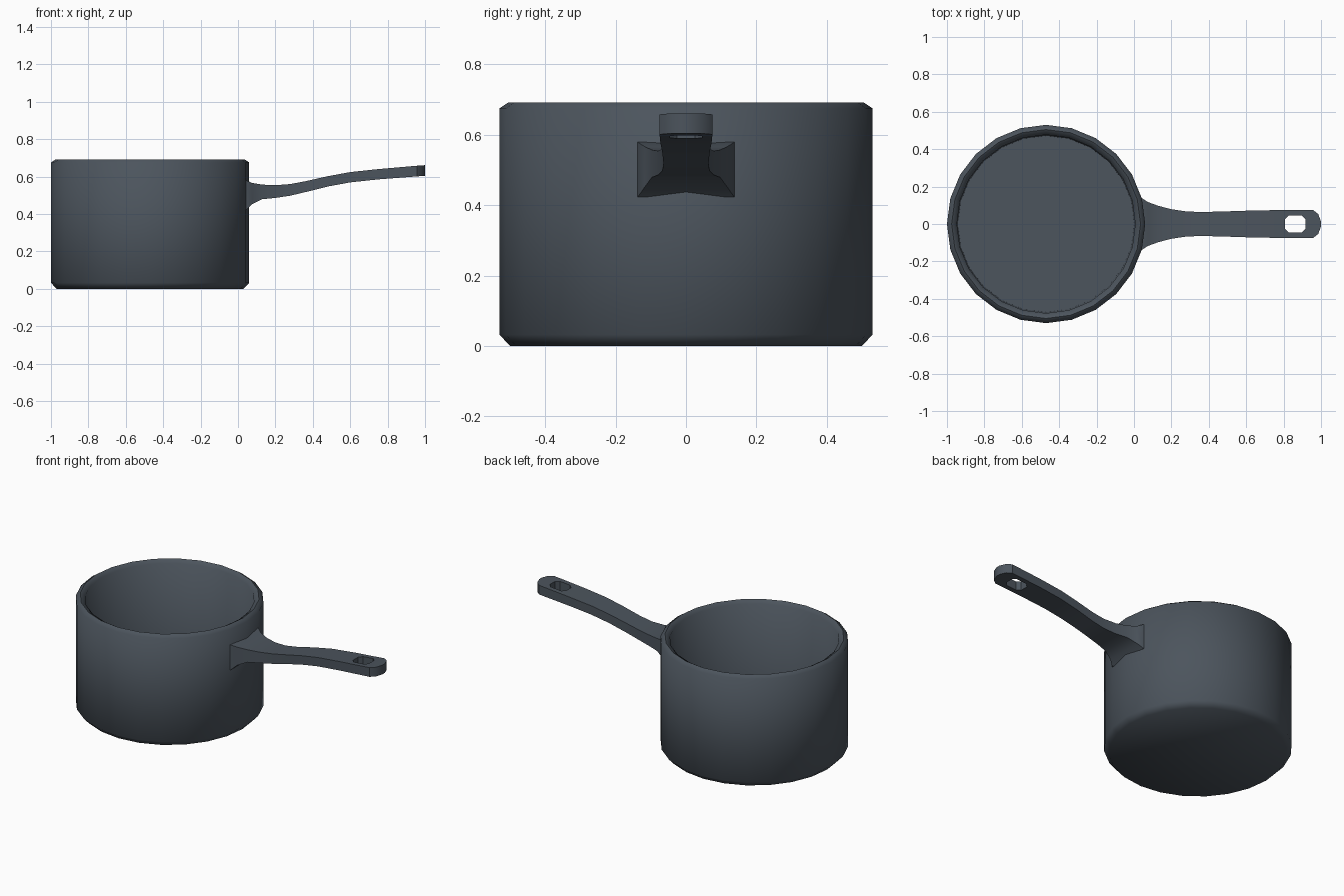
import bpy, bmesh, math

if "Cube" in bpy.data.objects:
    bpy.data.objects.remove(bpy.data.objects["Cube"])

slate = bpy.data.materials.new("dark slate")
slate.diffuse_color = (0.072, 0.089, 0.109, 1)
slate.use_nodes = True
slate.node_tree.nodes["Principled BSDF"].inputs["Base Color"].default_value = slate.diffuse_color


def make_object(name, bm, angle=35):
    bmesh.ops.recalc_face_normals(bm, faces=bm.faces)
    me = bpy.data.meshes.new(name)
    bm.to_mesh(me)
    bm.free()
    me.materials.append(slate)
    ob = bpy.data.objects.new(name, me)
    bpy.context.collection.objects.link(ob)
    smooth(ob, angle)
    return ob


def smooth(ob, angle):
    bpy.ops.object.select_all(action='DESELECT')
    ob.select_set(True)
    bpy.context.view_layer.objects.active = ob
    bpy.ops.object.shade_smooth_by_angle(angle=math.radians(angle))


def loft(bm, rings):
    """Join closed rings of points with quads and cap both ends."""
    vr = [[bm.verts.new(p) for p in r] for r in rings]
    for a, b in zip(vr, vr[1:]):
        n = len(a)
        for i in range(n):
            bm.faces.new((a[i], a[(i + 1) % n], b[(i + 1) % n], b[i]))
    bm.faces.new(vr[0])
    bm.faces.new(vr[-1])


# Pot: outer wall, rounded rim, inner wall and floor, turned in 24 steps
CX, SIDES = -0.47, 24
profile = [(0.50, 0.0), (0.53, 0.032), (0.53, 0.675), (0.505, 0.692),
           (0.477, 0.675), (0.472, 0.05)]
bm = bmesh.new()
loft(bm, [[(CX + r * math.cos(i * math.tau / SIDES),
            r * math.sin(i * math.tau / SIDES), z) for i in range(SIDES)]
          for r, z in profile])
make_object("pot_body", bm, 65)

# Handle: rectangular sections (x, half width, bottom z, top z)
sections = [(0.025, 0.138, 0.422, 0.58), (0.045, 0.137, 0.423, 0.579),
            (0.075, 0.117, 0.452, 0.566), (0.13, 0.097, 0.479, 0.557),
            (0.20, 0.079, 0.486, 0.554), (0.28, 0.067, 0.498, 0.560),
            (0.36, 0.064, 0.517, 0.575), (0.48, 0.067, 0.547, 0.602),
            (0.60, 0.071, 0.569, 0.624), (0.75, 0.074, 0.585, 0.640),
            (0.957, 0.075, 0.601, 0.658), (0.985, 0.053, 0.603, 0.660),
            (1.0, 0.012, 0.604, 0.661)]
bm = bmesh.new()
loft(bm, [[(x, -w, b), (x, w, b), (x, w, t), (x, -w, t)]
          for x, w, b, t in sections])
handle = make_object("handle", bm)

# Hanging hole cut through the handle end
outline = [(0.055, 0.025), (0.035, 0.045), (-0.035, 0.045), (-0.055, 0.025),
           (-0.055, -0.025), (-0.035, -0.045), (0.035, -0.045), (0.055, -0.025)]
bm = bmesh.new()
loft(bm, [[(0.863 + x, y, z) for x, y in outline] for z in (0.5, 0.75)])
cutter = make_object("hole_cutter", bm)
cutter.hide_render = True
mod = handle.modifiers.new("hole", 'BOOLEAN')
mod.object = cutter
mod.operation = 'DIFFERENCE'
mod.solver = 'EXACT'
bpy.context.view_layer.objects.active = handle
bpy.ops.object.modifier_apply(modifier=mod.name)
bpy.data.objects.remove(cutter)
smooth(handle, 35)
